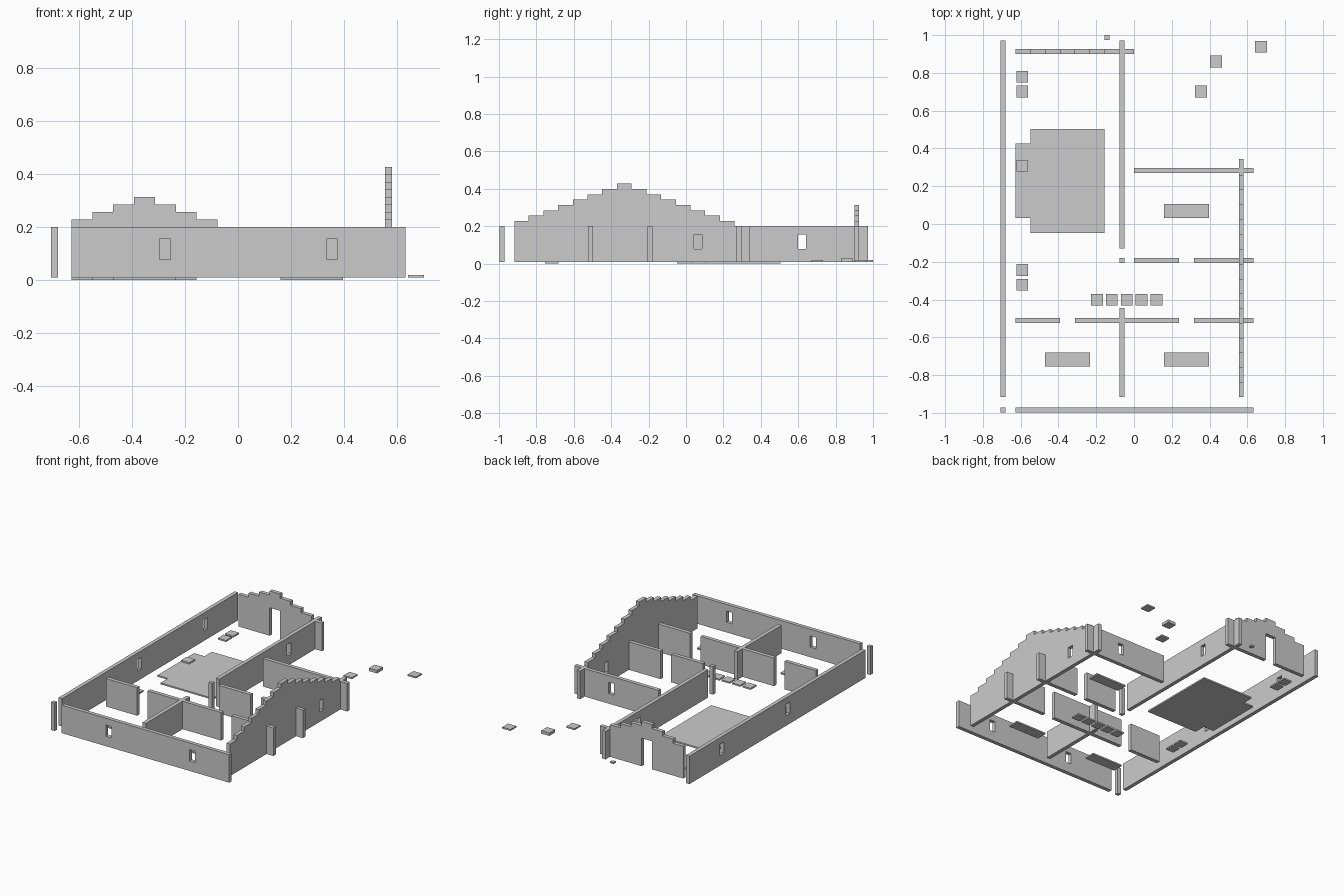
import bpy, bmesh
from math import pi

if "Cube" in bpy.data.objects:
    bpy.data.objects.remove(bpy.data.objects["Cube"])

BASE, TOP, STEP, RISE, T = 0.01, 0.2, 0.0787, 0.0285, 0.026


def wall(name, axis, pos, a0, a1, windows=(), gable=None, door=None):
    """Extruded wall along an axis; gable = (centre, courses), door = (start, end)."""
    pts = [(a0, BASE)]
    if door:
        pts += [(door[0], BASE), (door[0], TOP), (door[1], TOP), (door[1], BASE)]
    pts += [(a1, BASE), (a1, TOP)]
    if gable:
        c, n = gable
        half = [STEP * (n - k - 0.5) for k in range(n)]
        for k, h in enumerate(half):
            pts += [(c + h, TOP + RISE * k), (c + h, TOP + RISE * (k + 1))]
        for k, h in reversed(list(enumerate(half))):
            pts += [(c - h, TOP + RISE * (k + 1)), (c - h, TOP + RISE * k)]
    if not gable or gable[0] - half[0] > a0 + 0.005:
        pts.append((a0, TOP))
    else:
        pts.pop()                       # gable is flush with the wall end
        pts[-1] = (a0, pts[-1][1])
    loops = [pts]
    for w in windows:
        loops.append([(w - 0.021, 0.078), (w + 0.021, 0.078),
                      (w + 0.021, 0.155), (w - 0.021, 0.155)])
    curve = bpy.data.curves.new(name + "_outline", 'CURVE')
    curve.dimensions, curve.fill_mode, curve.extrude = '2D', 'BOTH', T / 2
    for loop in loops:
        s = curve.splines.new('POLY')
        s.points.add(len(loop) - 1)
        for p, (u, z) in zip(s.points, loop):
            p.co = (u, z, 0, 1)
        s.use_cyclic_u, s.use_smooth = True, False
    tmp = bpy.data.objects.new(name + "_tmp", curve)
    bpy.context.collection.objects.link(tmp)
    bpy.context.view_layer.update()
    mesh = bpy.data.meshes.new_from_object(
        tmp.evaluated_get(bpy.context.evaluated_depsgraph_get()))
    bpy.data.objects.remove(tmp)
    bpy.data.curves.remove(curve)
    bm = bmesh.new()
    bm.from_mesh(mesh)
    bmesh.ops.remove_doubles(bm, verts=bm.verts, dist=1e-5)
    bmesh.ops.recalc_face_normals(bm, faces=bm.faces)
    for f in bm.faces:
        f.smooth = False
    bm.to_mesh(mesh)
    bm.free()
    ob = bpy.data.objects.new(name, mesh)
    bpy.context.collection.objects.link(ob)
    if axis == 'x':
        ob.location, ob.rotation_euler = (0, pos, 0), (pi / 2, 0, 0)
    else:
        ob.location, ob.rotation_euler = (pos, 0, 0), (pi / 2, 0, pi / 2)


def slab(name, outline, z0, z1):
    """Flat prism from a plan outline."""
    bm = bmesh.new()
    f = bm.faces.new([bm.verts.new((x, y, z0)) for x, y in outline])
    up = bmesh.ops.extrude_face_region(bm, geom=[f])["geom"]
    bmesh.ops.translate(bm, vec=(0, 0, z1 - z0),
                        verts=[v for v in up if isinstance(v, bmesh.types.BMVert)])
    bmesh.ops.recalc_face_normals(bm, faces=bm.faces)
    mesh = bpy.data.meshes.new(name)
    bm.to_mesh(mesh)
    bm.free()
    bpy.context.collection.objects.link(bpy.data.objects.new(name, mesh))


def rect(x0, x1, y0, y1):
    return [(x0, y0), (x1, y0), (x1, y1), (x0, y1)]


# outer walls
wall("left_wall", 'y', -0.693, -0.917, 0.972, windows=(-0.088, 0.62))
wall("front_wall", 'x', -0.984, -0.628, 0.632, windows=(-0.275, 0.355))
wall("right_gable_wall", 'y', 0.568, -0.917, 0.343, windows=(0.064,), gable=(-0.33, 8))
wall("back_gable_wall", 'x', 0.913, -0.628, 0.0, gable=(-0.353, 4), door=(-0.392, -0.314))
wall("rear_right_wall", 'x', 0.283, 0.0, 0.632, windows=(0.355,))

# inner walls
wall("middle_wall_back", 'y', -0.063, -0.13, 0.972, windows=(0.62,))
wall("middle_wall_front", 'y', -0.063, -0.917, -0.445)
for i, (a, b) in enumerate([(0.0, 0.239), (0.317, 0.632)]):
    wall(f"rear_partition_{i}", 'x', -0.193, a, b)
for i, (a, b) in enumerate([(-0.628, -0.392), (-0.313, 0.239), (0.317, 0.632)]):
    wall(f"front_partition_{i}", 'x', -0.51, a, b)

# posts
slab("corner_post", rect(-0.706, -0.68, -0.997, -0.971), BASE, TOP)
slab("inner_post", rect(-0.076, -0.05, -0.206, -0.18), BASE, TOP)
slab("doorstep_stone", rect(-0.155, -0.13, 0.975, 1.0), BASE, 0.02)

# floor mats and hall floor
slab("hall_floor", [(-0.549, -0.048), (-0.156, -0.048), (-0.156, 0.504), (-0.549, 0.504),
                    (-0.549, 0.425), (-0.628, 0.425), (-0.628, 0.032), (-0.549, 0.032)], 0.0, BASE)
for i, (x, y) in enumerate([(0.278, 0.07), (-0.352, -0.718), (0.278, -0.718)]):
    slab(f"floor_mat_{i}", rect(x - 0.118, x + 0.118, y - 0.037, y + 0.037), 0.0, BASE)

# loose square stones
stones = [(-0.591, y) for y in (0.78, 0.702, 0.308, -0.244, -0.322)]
stones += [(-0.196 + i * STEP, -0.401) for i in range(5)]
stones += [(0.355, 0.702), (0.434, 0.86), (0.672, 0.938)]
for i, (x, y) in enumerate(stones):
    slab(f"square_stone_{i}", rect(x - 0.031, x + 0.031, y - 0.031, y + 0.031),
         BASE, 0.03 if i == 11 else 0.02)
